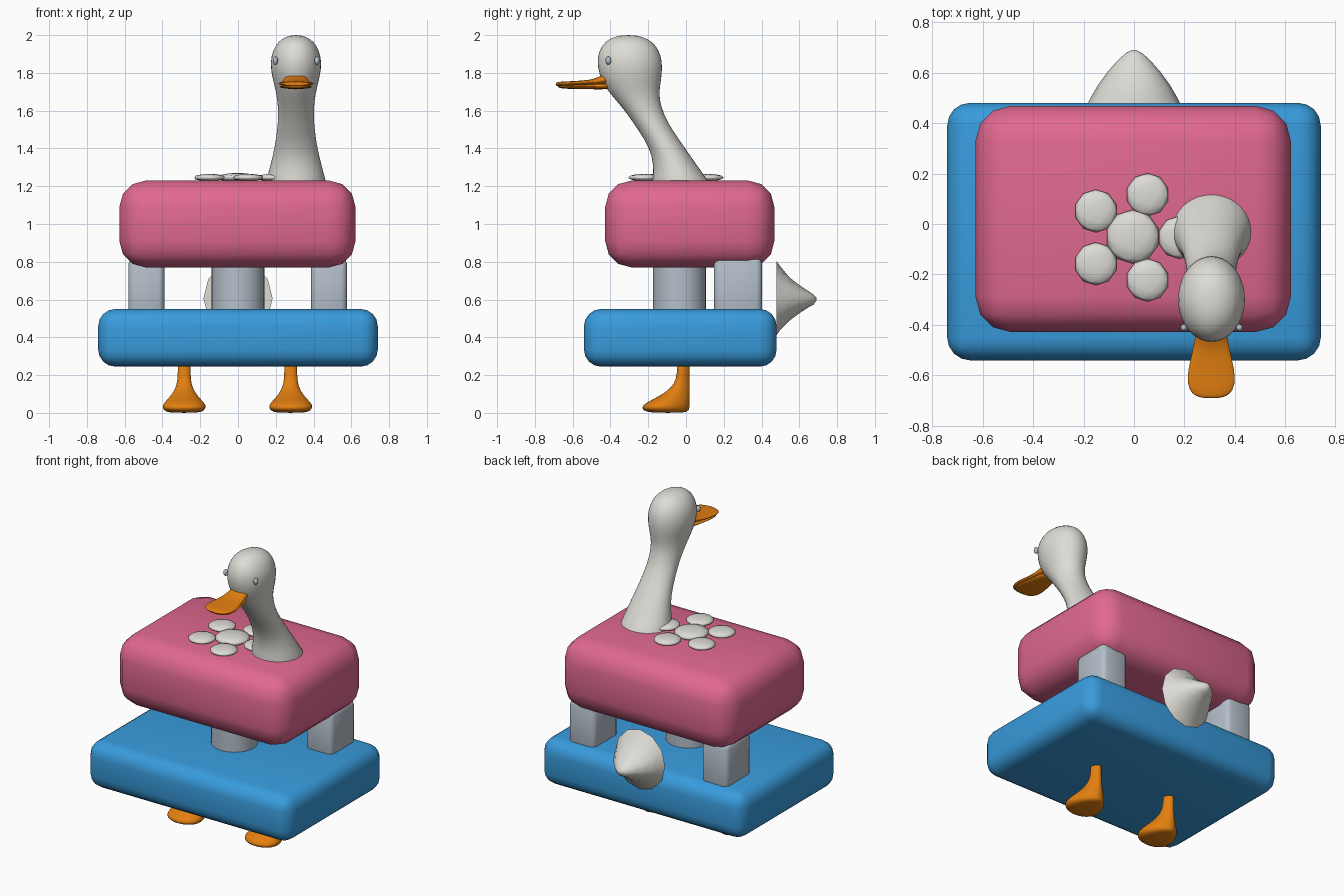
import bpy, bmesh
from math import cos, sin, pi, radians

cube = bpy.data.objects.get("Cube")
if cube:
    bpy.data.objects.remove(cube, do_unlink=True)


def material(name, rgb):
    m = bpy.data.materials.new(name)
    m.use_nodes = True
    m.diffuse_color = (*rgb, 1)
    m.node_tree.nodes["Principled BSDF"].inputs["Base Color"].default_value = (*rgb, 1)
    return m


WHITE = material("feather_white", (0.73, 0.715, 0.67))
PINK = material("pink", (0.75, 0.14, 0.28))
BLUE = material("blue", (0.04, 0.33, 0.72))
GREY = material("cool_grey", (0.46, 0.52, 0.59))
ORANGE = material("orange", (0.76, 0.21, 0.005))


def finish(name, bm, mat, angle=60, subdivide=0):
    bmesh.ops.recalc_face_normals(bm, faces=bm.faces)
    mesh = bpy.data.meshes.new(name)
    bm.to_mesh(mesh)
    bm.free()
    mesh.materials.append(mat)
    ob = bpy.data.objects.new(name, mesh)
    bpy.context.collection.objects.link(ob)
    if subdivide:
        ob.modifiers.new("Smooth", "SUBSURF").levels = subdivide
        ob.modifiers["Smooth"].render_levels = subdivide
    bpy.ops.object.select_all(action="DESELECT")
    ob.select_set(True)
    bpy.context.view_layer.objects.active = ob
    bpy.ops.object.shade_smooth_by_angle(angle=radians(angle))
    return ob


def rounded_box(name, lo, hi, radius, mat, segments=3):
    bm = bmesh.new()
    bmesh.ops.create_cube(bm, size=1)
    for v in bm.verts:
        v.co = [(a + b) / 2 + c * (b - a) for a, b, c in zip(lo, hi, v.co)]
    bmesh.ops.bevel(bm, geom=bm.edges[:], offset=radius, segments=segments,
                    profile=0.5, affect="EDGES")
    return finish(name, bm, mat)


def blob(name, centre, size, mat, detail=2):
    bm = bmesh.new()
    bmesh.ops.create_icosphere(bm, subdivisions=detail, radius=1)
    for v in bm.verts:
        v.co = [c + s * p for c, s, p in zip(centre, size, v.co)]
    return finish(name, bm, mat, 180)


def loft(name, x, rings, axis, mat, sides=20, taper=0, angle=75, subdivide=1):
    """Rings are (position along axis, low edge, high edge, half width)."""
    bm = bmesh.new()
    loops = []
    for pos, lo, hi, w in rings:
        loop = []
        for i in range(sides):
            a = 2 * pi * i / sides
            side = x + w * cos(a) * (1 - taper * sin(a))
            across = (lo + hi) / 2 + (hi - lo) / 2 * sin(a)
            co = (side, across, pos) if axis == "z" else (side, pos, across)
            loop.append(bm.verts.new(co))
        loops.append(loop)
    for a, b in zip(loops, loops[1:]):
        for i in range(sides):
            j = (i + 1) % sides
            bm.faces.new((a[i], a[j], b[j], b[i]))
    for loop in (loops[0], loops[-1]):
        bm.faces.new(loop)
    return finish(name, bm, mat, angle, subdivide)


# Trays and supports
rounded_box("lower_tray", (-0.74, -0.54, 0.245), (0.74, 0.48, 0.55), 0.09, BLUE, 4)
rounded_box("upper_body", (-0.628, -0.428, 0.77), (0.622, 0.468, 1.23), 0.14, PINK)
for side, x in (("right", -0.485), ("left", 0.482)):
    rounded_box(side + "_support", (x - 0.095, 0.148, 0.48), (x + 0.095, 0.402, 0.82),
                0.03, GREY, 2)
loft("centre_post", 0, [(0.5, -0.175, 0.105, 0.14), (0.85, -0.175, 0.105, 0.14)],
     "z", GREY, 32, subdivide=0)

# Neck and head
loft("neck_and_head", 0.307, [
    (1.16, -0.195, 0.17, 0.175), (1.23, -0.178, 0.118, 0.16),
    (1.31, -0.172, 0.06, 0.137), (1.4, -0.192, -0.002, 0.115),
    (1.5, -0.255, -0.073, 0.1), (1.58, -0.31, -0.117, 0.094),
    (1.66, -0.375, -0.14, 0.1), (1.72, -0.43, -0.138, 0.112),
    (1.79, -0.462, -0.125, 0.131), (1.86, -0.474, -0.123, 0.138),
    (1.92, -0.462, -0.141, 0.124), (1.965, -0.43, -0.175, 0.096),
    (1.99, -0.385, -0.225, 0.058), (2.0, -0.335, -0.275, 0.02)], "z", WHITE)
for side, x in (("right", 0.198), ("left", 0.418)):
    blob(side + "_eye", (x, -0.411, 1.865), (0.014, 0.015, 0.022), GREY)

# Bill, upper part over a thinner lower part
loft("upper_bill", 0.306, [
    (-0.4, 1.735, 1.8, 0.062), (-0.44, 1.735, 1.793, 0.064),
    (-0.48, 1.735, 1.768, 0.07), (-0.54, 1.732, 1.76, 0.084),
    (-0.61, 1.73, 1.756, 0.099), (-0.66, 1.728, 1.754, 0.088),
    (-0.683, 1.729, 1.751, 0.063), (-0.69, 1.733, 1.746, 0.03)], "y", ORANGE)
loft("lower_bill", 0.306, [
    (-0.4, 1.712, 1.75, 0.058), (-0.48, 1.713, 1.745, 0.066),
    (-0.56, 1.714, 1.74, 0.085), (-0.62, 1.715, 1.738, 0.09),
    (-0.665, 1.718, 1.736, 0.07), (-0.678, 1.724, 1.734, 0.03)], "y", ORANGE)

# Flower on top
blob("flower_centre", (-0.005, -0.05, 1.246), (0.107, 0.107, 0.025), WHITE)
for i in range(5):
    a = 2 * pi * i / 5
    blob("petal_%d" % (i + 1), (-0.003 + 0.183 * cos(a), -0.053 + 0.178 * sin(a), 1.246),
         (0.085, 0.085, 0.02), WHITE)

# Tail, a flared point
loft("tail", 0, [
    (0.478, 0.41, 0.805, 0.183), (0.5, 0.44, 0.775, 0.172), (0.55, 0.49, 0.715, 0.143),
    (0.6, 0.527, 0.677, 0.107), (0.65, 0.56, 0.643, 0.063),
    (0.675, 0.573, 0.627, 0.035), (0.69, 0.595, 0.61, 0.008)],
    "y", WHITE, 12, subdivide=0)

# Feet
for side, x in (("right", -0.285), ("left", 0.279)):
    loft(side + "_foot", x, [
        (0.3, -0.045, 0.018, 0.033), (0.2, -0.048, 0.019, 0.033),
        (0.155, -0.062, 0.02, 0.037), (0.115, -0.1, 0.021, 0.052),
        (0.08, -0.16, 0.021, 0.078), (0.05, -0.22, 0.021, 0.108),
        (0.03, -0.236, 0.02, 0.114), (0.013, -0.228, 0.016, 0.104),
        (0.0, -0.19, 0.0, 0.08)], "z", ORANGE, taper=0.3)
